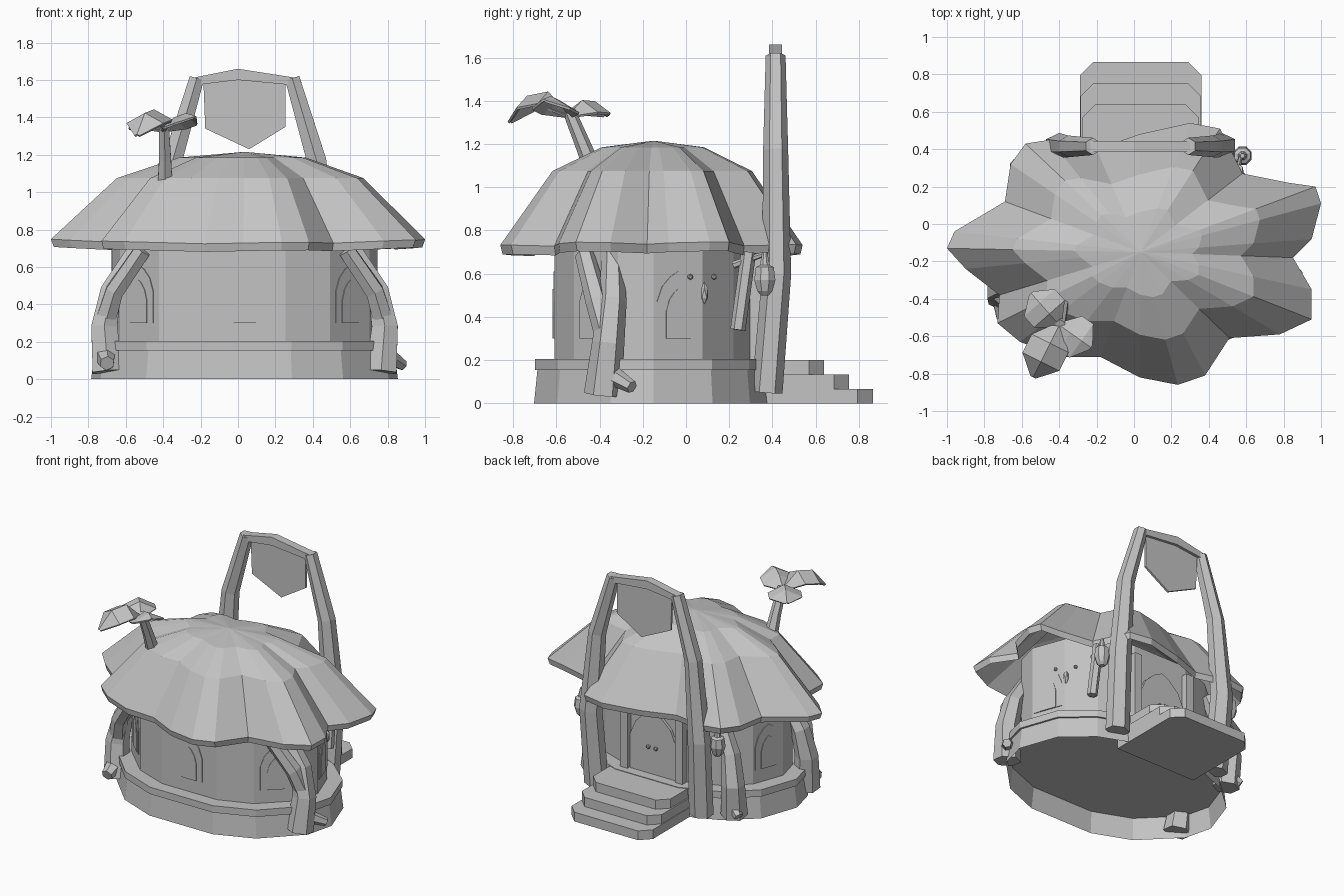
import bpy
import math
from mathutils import Vector

if "Cube" in bpy.data.objects:
    bpy.data.objects.remove(bpy.data.objects["Cube"])

grey = bpy.data.materials.new("plain_grey")
grey.use_nodes = True
grey.diffuse_color = (0.55, 0.55, 0.55, 1)
grey.node_tree.nodes["Principled BSDF"].inputs["Base Color"].default_value = (0.55, 0.55, 0.55, 1)

CX, CY = 0.035, -0.15  # centre of the round house


def make(name, verts, faces):
    mesh = bpy.data.meshes.new(name)
    mesh.from_pydata([tuple(v) for v in verts], [], faces)
    mesh.materials.append(grey)
    obj = bpy.data.objects.new(name, mesh)
    bpy.context.collection.objects.link(obj)
    return obj


def loft(name, rings, capped=True):
    """Skin equal-sized rings, closing both ends if capped."""
    n = len(rings[0])
    verts = [v for ring in rings for v in ring]
    faces = [(r * n + i, r * n + (i + 1) % n, (r + 1) * n + (i + 1) % n, (r + 1) * n + i)
             for r in range(len(rings) - 1) for i in range(n)]
    if capped:
        faces += [tuple(reversed(range(n))), tuple(range(len(verts) - n, len(verts)))]
    return make(name, verts, faces)


def prism(name, outline, z0, z1):
    return loft(name, [[(x, y, z) for x, y in outline] for z in (z0, z1)])


def tube(name, path, sides=6):
    """Sweep an oval along points given as x, y, z, radius across, radius deep."""
    pts = [Vector(p[:3]) for p in path]
    rings = []
    for i, p in enumerate(path):
        along = pts[min(i + 1, len(pts) - 1)] - pts[max(i - 1, 0)]
        turn = Vector((0, 0, 1)).rotation_difference(along.normalized())
        ring = []
        for k in range(sides):
            a = math.tau * (k + 0.5) / sides
            ring.append(pts[i] + turn @ Vector((p[3] * math.cos(a), p[4] * math.sin(a), 0)))
        rings.append(ring)
    return loft(name, rings)


def mirrored(path):
    return [(2 * CX - p[0], *p[1:]) for p in path]


# Round house: hollow plinth, ledge and walls share one faceted plan
half = [-72, -50, -20, 0, 28, 50, 72]
angles = [math.radians(a) for a in half + [180 - a for a in reversed(half)]]


def plan(rx, ry, z):
    return [Vector((CX + rx * math.cos(a), CY + ry * math.sin(a), z)) for a in angles]


loft("plinth", [plan(0.82, 0.582, 0), plan(0.8, 0.565, 0.16)], capped=False)
loft("ledge", [plan(0.815, 0.578, 0.155), plan(0.815, 0.578, 0.205)])
loft("wall", [plan(0.71, 0.482, 0.2), plan(0.71, 0.482, 0.8)])


# Arched windows and door, each lying on one wall facet
def arch_plate(name, facet, width, z0, z1, out):
    corners = plan(0.71, 0.482, 0)
    a, b = corners[facet], corners[(facet + 1) % len(corners)]
    mid, side = (a + b) / 2, (b - a).normalized()
    normal = Vector((side.y, -side.x, 0))
    w, h = width / 2, z1 - z0
    shape = [(-w, 0), (w, 0), (w, h * 0.55), (w * 0.75, h * 0.78), (w * 0.35, h * 0.93),
             (0, h), (-w * 0.35, h * 0.93), (-w * 0.75, h * 0.78), (-w, h * 0.55)]
    return loft(name, [[mid + side * u + normal * d + Vector((0, 0, z0 + v))
                        for u, v in shape] for d in (0, out)])


last = len(angles) - 1
for i, facet in enumerate((last, 1, 3, last - 2, last - 4)):
    arch_plate(f"window_frame_{i}", facet, 0.21, 0.3, 0.61, 0.005)
    arch_plate(f"window_pane_{i}", facet, 0.12, 0.3, 0.53, 0.009)
arch_plate("door", 6, 0.37, 0.2, 0.66, 0.02)
for s in (-1, 1):
    x = CX + s * 0.22
    prism("door_jamb", [(x - 0.03, 0.27), (x + 0.03, 0.27), (x + 0.03, 0.35), (x - 0.03, 0.35)], 0.2, 0.72)


def bead(name, loc, r):
    bpy.ops.mesh.primitive_ico_sphere_add(subdivisions=1, radius=r, location=loc)
    bpy.context.object.name = name
    bpy.context.object.data.materials.append(grey)


for s in (-1, 1):
    bead("door_knob", (CX + s * 0.03, 0.34, 0.4), 0.016)
bead("wall_bead_front", (0.69, 0.02, 0.585), 0.014)
bead("wall_bead_back", (0.61, 0.13, 0.585), 0.014)
bead("wall_diamond", (0.655, 0.085, 0.51), 0.02)
bpy.context.object.scale.z = 2.6

# Petal roof: scalloped rim drawn in to the peak above and below, with a thick lip
rim = [(1, 0.11), (0.95, -0.08), (0.85, -0.18), (0.95, -0.35), (0.95, -0.51), (0.78, -0.59),
       (0.51, -0.61), (0.38, -0.81), (0.235, -0.86), (0.03, -0.82), (-0.18, -0.71),
       (-0.4, -0.71), (-0.61, -0.63), (-0.73, -0.53), (-0.72, -0.38), (-0.9, -0.24),
       (-1, -0.13), (-0.96, -0.04), (-0.69, 0.12), (-0.66, 0.32), (-0.58, 0.43),
       (-0.45, 0.45), (-0.2, 0.4), (0.03, 0.48), (0.3, 0.54), (0.46, 0.51), (0.58, 0.27),
       (0.83, 0.22), (0.97, 0.2)]


def roof_ring(t, z, slope=0):
    ring = []
    for x, y in rim:
        dx, dy = x - CX, y - CY
        ring.append((CX + dx * t, CY + dy * t, z + slope * math.hypot(dx, dy)))
    return ring


loft("roof", [roof_ring(0.01, 1.215), roof_ring(0.34, 1.185), roof_ring(0.66, 1.075),
              roof_ring(1, 0.69, 0.057), roof_ring(0.985, 0.645, 0.06),
              roof_ring(0.64, 1.03), roof_ring(0.33, 1.145), roof_ring(0.01, 1.175)])

# Back steps with clipped corners
for i, (w, y) in enumerate(((0.325, 0.865), (0.32, 0.755), (0.31, 0.64))):
    c = 0.07
    prism(f"step_{i}", [(CX - w, 0.26), (CX + w, 0.26), (CX + w, y - c), (CX + w - c, y),
                        (CX - w + c, y), (CX - w, y - c)], i * 0.067, (i + 1) * 0.067)

# Tall gate arch with a hanging banner
leg = [(0.455, 0.375, 0.05, 0.085, 0.072), (0.47, 0.42, 0.6, 0.08, 0.067),
       (0.42, 0.415, 1.17, 0.06, 0.058), (0.29, 0.415, 1.61, 0.045, 0.046)]
tube("gate_leg_left", leg)
tube("gate_leg_right", mirrored(leg))
beam = [(-0.25, 1.57), (0, 1.6), (0.32, 1.57), (0.32, 1.61), (0, 1.66), (-0.25, 1.61)]
loft("gate_beam", [[(x, y, z) for x, z in beam] for y in (0.385, 0.445)])
banner = [(-0.185, 1.59), (-0.175, 1.34), (0.06, 1.23), (0.255, 1.35), (0.255, 1.59), (0, 1.63)]
loft("banner", [[(x, y, z) for x, z in banner] for y in (0.41, 0.425)])

# Forked trunks propping up the eaves, with a root stub each
trunk = [(0.765, -0.385, 0.04, 0.095, 0.088), (0.785, -0.36, 0.28, 0.08, 0.075),
         (0.75, -0.34, 0.47, 0.065, 0.065), (0.62, -0.34, 0.68, 0.055, 0.05)]
fork = [(0.77, -0.37, 0.34, 0.06, 0.06), (0.73, -0.41, 0.47, 0.055, 0.055),
        (0.58, -0.47, 0.69, 0.05, 0.045)]
tube("left_trunk", trunk)
tube("left_trunk_fork", fork)
tube("left_root", [(0.78, -0.36, 0.14, 0.05, 0.05), (0.88, -0.25, 0.075, 0.03, 0.03)])
tube("right_trunk", mirrored(trunk))
tube("right_trunk_fork", mirrored(fork))
tube("right_root", [(-0.71, -0.38, 0.13, 0.06, 0.06), (-0.7, -0.5, 0.085, 0.04, 0.04)])
tube("back_trunk", [(-0.57, 0.26, 0.05, 0.09, 0.09), (-0.58, 0.29, 0.28, 0.08, 0.075),
                    (-0.54, 0.26, 0.48, 0.065, 0.065), (-0.44, 0.23, 0.7, 0.05, 0.05)])
tube("back_root", [(-0.56, 0.28, 0.14, 0.05, 0.05), (-0.645, 0.32, 0.075, 0.03, 0.03)])
tube("back_strut", [(0.56, 0.24, 0.34, 0.035, 0.035), (0.55, 0.29, 0.7, 0.035, 0.035)])

# Hanging lanterns
lantern = [(0.58, 0.365, z, r, r) for z, r in
           ((0.5, 0.02), (0.52, 0.038), (0.57, 0.053), (0.63, 0.045), (0.64, 0.025), (0.7, 0.012))]
tube("lantern_left", lantern, 8)
tube("lantern_right", mirrored(lantern), 8)
arm = [(0.54, 0.22, 0.64, 0.018, 0.018), (0.57, 0.36, 0.69, 0.012, 0.012)]
tube("lantern_arm_left", arm)
tube("lantern_arm_right", mirrored(arm))

# Sprout on the roof: stem and three drooping leaves
tube("sprout_stem", [(-0.39, -0.42, 1.05, 0.045, 0.045), (-0.39, -0.47, 1.18, 0.037, 0.037),
                     (-0.395, -0.54, 1.35, 0.03, 0.03)])


def leaf(name, tip, lift):
    base, tip = Vector((-0.4, -0.54, 1.34)), Vector(tip)
    side = (tip - base).cross(Vector((0, 0, 1))).normalized()
    rows = []
    for t, w in ((0, 0.02), (0.35, 0.11), (0.7, 0.11), (1, 0.015)):
        mid = base.lerp(tip, t) + Vector((0, 0, lift * 4 * t * (1 - t)))
        droop = Vector((0, 0, -0.5 * w))
        rows += [mid - side * w + droop, mid, mid + side * w + droop]
    quads = [(r * 3 + c, r * 3 + c + 1, r * 3 + c + 4, r * 3 + c + 3)
             for r in range(3) for c in range(2)]
    obj = make(name, rows, quads)
    obj.modifiers.new("thickness", "SOLIDIFY").thickness = 0.012


leaf("leaf_back", (-0.55, -0.37, 1.34), 0.07)
leaf("leaf_front", (-0.54, -0.82, 1.31), 0.125)
leaf("leaf_side", (-0.23, -0.66, 1.41), 0.04)
